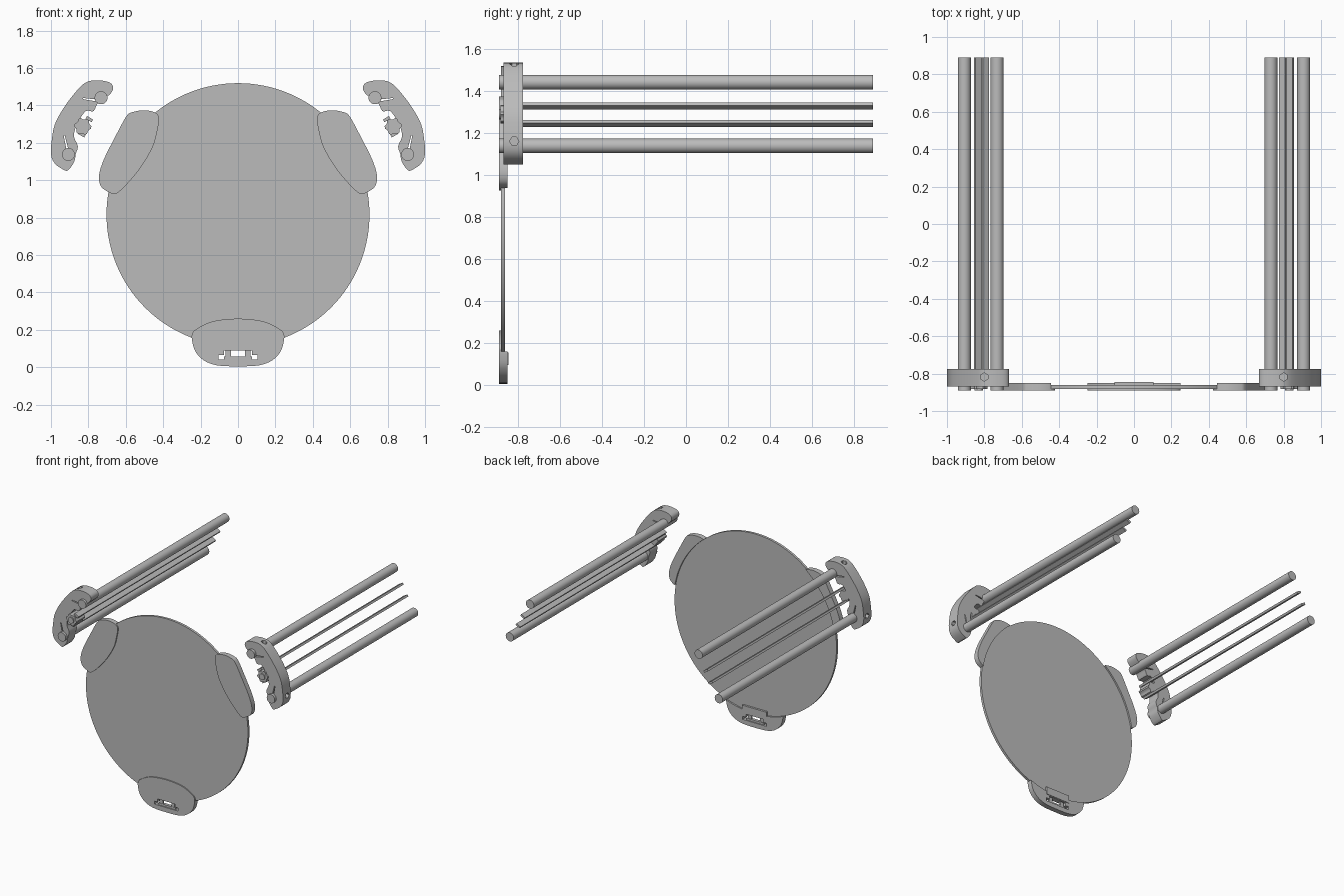
import bpy, bmesh, math
from mathutils import Vector

if "Cube" in bpy.data.objects:
    bpy.data.objects.remove(bpy.data.objects["Cube"])

grey = bpy.data.materials.new("grey_plastic")
grey.diffuse_color = (0.5, 0.5, 0.5, 1)
grey.use_nodes = True
grey.node_tree.nodes["Principled BSDF"].inputs["Base Color"].default_value = grey.diffuse_color


def prism(name, pts, y0, y1):
    """Extrude an (x, z) outline from y0 to y1."""
    bm = bmesh.new()
    face = bm.faces.new([bm.verts.new((x, y0, z)) for x, z in pts])
    ext = bmesh.ops.extrude_face_region(bm, geom=[face])
    verts = [g for g in ext["geom"] if isinstance(g, bmesh.types.BMVert)]
    bmesh.ops.translate(bm, verts=verts, vec=(0, y1 - y0, 0))
    bmesh.ops.recalc_face_normals(bm, faces=bm.faces)
    me = bpy.data.meshes.new(name)
    bm.to_mesh(me)
    bm.free()
    me.materials.append(grey)
    ob = bpy.data.objects.new(name, me)
    bpy.context.collection.objects.link(ob)
    return ob


def circle(cx, cz, r, n):
    return [(cx + r * math.cos(2 * math.pi * i / n),
             cz + r * math.sin(2 * math.pi * i / n)) for i in range(n)]


def box(cx, cz, w, h, angle=0):
    c, s = math.cos(angle), math.sin(angle)
    return [(cx + a * w / 2 * c - b * h / 2 * s, cz + a * w / 2 * s + b * h / 2 * c)
            for a, b in ((-1, -1), (1, -1), (1, 1), (-1, 1))]


def rounded(pts, steps=4):
    """Closed smooth curve through the points."""
    out, n = [], len(pts)
    for i in range(n):
        a, b, c, d = (Vector(pts[(i + k) % n]) for k in (-1, 0, 1, 2))
        for k in range(steps):
            t = k / steps
            p = 0.5 * (2 * b + (c - a) * t + (2 * a - 5 * b + 4 * c - d) * t * t
                       + (3 * b - a - 3 * c + d) * t ** 3)
            out.append((p.x, p.y))
    return out


def cut(ob, cutter):
    cutter.hide_render = True
    m = ob.modifiers.new("cut", 'BOOLEAN')
    m.operation, m.solver, m.object = 'DIFFERENCE', 'EXACT', cutter
    bpy.context.view_layer.objects.active = ob
    bpy.ops.object.modifier_apply(modifier=m.name)
    bpy.data.objects.remove(cutter)


def mirror(pts, s):
    return [(x * s, z) for x, z in pts]


# Round back plate
R, CZ = 0.703, 0.816
prism("disc", circle(0, CZ, R, 128), -0.881, -0.862)

# Rim pads: thin lip in front of the disc, full depth outside it
side_pad = rounded([(.422, 1.335), (.445, 1.363), (.503, 1.374), (.567, 1.363), (.6, 1.337),
                    (.663, 1.22), (.717, 1.112), (.743, 1.027), (.733, .968), (.69, .936),
                    (.652, .928), (.594, .979), (.519, 1.07), (.455, 1.18), (.43, 1.273)])
half = [(.13, .247), (.21, .212), (.245, .18), (.243, .13), (.225, .08), (.18, .035), (.11, .01)]
bottom_pad = rounded([(0, .26)] + half + [(0, .005)] + [(-x, z) for x, z in reversed(half)])
pads = {"right_pad": side_pad, "left_pad": mirror(side_pad, -1), "bottom_pad": bottom_pad}
for name, pts in pads.items():
    pad = prism(name, pts, -0.89, -0.85)
    cut(pad, prism("seat_cutter", circle(0, CZ, R, 128), -0.881, -0.8))

# Connector opening, pins and housing in the bottom pad
bottom = bpy.data.objects["bottom_pad"]
cut(bottom, prism("slot_cutter", [(-.103, .042), (.103, .042), (.103, .066), (.075, .066),
                                  (.075, .09), (-.075, .09), (-.075, .066), (-.103, .066)],
                  -0.95, -0.8))
prism("connector_housing", box(0, .125, .21, .06), -0.87, -0.846)
prism("connector_bar", box(0, .049, .15, .016), -0.882, -0.858)
for s in (-1, 1):
    prism("connector_pin", box(s * .052, .07, .03, .04), -0.88, -0.862)

# Side arms: clamp bracket, two long tubes, two flat strips and a hub
bracket_pts = rounded([(.668, 1.487), (.676, 1.515), (.711, 1.53), (.765, 1.534), (.813, 1.523),
                       (.861, 1.48), (.93, 1.39), (.979, 1.3), (.995, 1.22), (1.0, 1.139),
                       (.98, 1.09), (.936, 1.058), (.909, 1.053), (.875, 1.1), (.868, 1.139),
                       (.856, 1.182), (.877, 1.235), (.861, 1.3), (.815, 1.369), (.773, 1.369),
                       (.749, 1.412), (.69, 1.455)], 3)
for s, side in ((1, "right"), (-1, "left")):
    bracket = prism(side + "_bracket", mirror(bracket_pts, s), -0.87, -0.775)
    # clamp slits beside each tube
    cut(bracket, prism("slit_cutter", mirror([(.75, 1.42), (.75, 1.431), (.83, 1.44),
                                              (.83, 1.434)], s), -1, -0.7))
    cut(bracket, prism("slit_cutter", mirror([(.903, 1.15), (.914, 1.15), (.932, 1.238),
                                              (.926, 1.238)], s), -1, -0.7))
    # hexagonal bolt pockets: one from above, one from the outside
    for loc, rot in (((.8 * s, -.818, 1.53), (0, 0, 0)),
                     ((.995 * s, -.818, 1.16), (0, math.pi / 2, 0))):
        bpy.ops.mesh.primitive_cylinder_add(vertices=6, radius=.022, depth=.06,
                                            location=loc, rotation=rot)
        cut(bracket, bpy.context.object)
    for part, x, z in (("upper", .732, 1.441), ("lower", .907, 1.138)):
        prism(f"{side}_{part}_tube", circle(x * s, z, .0345, 32), -0.89, 0.89)
    for part, x, z in (("upper", .795, 1.327), ("lower", .835, 1.245)):
        prism(f"{side}_{part}_strip", mirror(box(x, z, .038, .016, math.radians(30)), s),
              -0.87, 0.89)
    # lobed hub holding the strips
    hub = [(.83 + (.046 if i % 4 < 2 else .038) * math.cos(math.tau * i / 24),
            1.288 + (.046 if i % 4 < 2 else .038) * math.sin(math.tau * i / 24))
           for i in range(24)]
    prism(side + "_hub", mirror(hub, s), -0.882, -0.775)
    prism(side + "_hub_cap", circle(.83 * s, 1.288, .024, 20), -0.89, -0.88)

# Smooth curved walls, keep edges sharp
bpy.ops.object.select_all(action='DESELECT')
for ob in bpy.context.scene.objects:
    ob.select_set(True)
    bpy.context.view_layer.objects.active = ob
bpy.ops.object.shade_smooth_by_angle(angle=math.radians(30))
